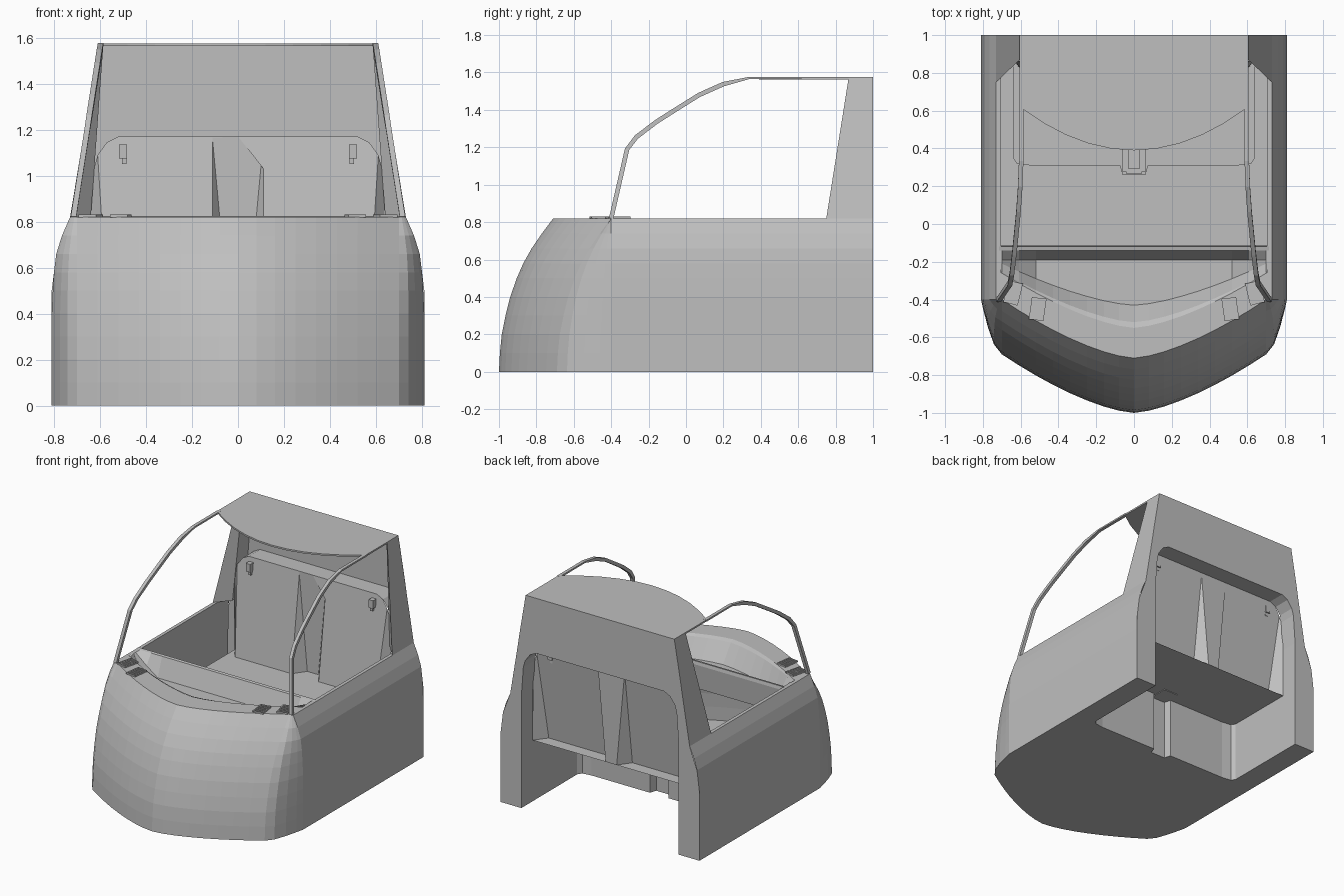
import bpy, bmesh
from math import radians
from mathutils import Vector, Matrix

old = bpy.data.objects.get("Cube")
if old:
    bpy.data.objects.remove(old, do_unlink=True)

GREY = (0.52, 0.52, 0.52, 1)
paint = bpy.data.materials.new("plain grey")
paint.use_nodes = True
paint.diffuse_color = GREY
paint.node_tree.nodes["Principled BSDF"].inputs["Base Color"].default_value = GREY


def finish(name, bm, facing=None, mirror=True, thick=0):
    """Turn a bmesh of the left half into a mirrored object."""
    bmesh.ops.remove_doubles(bm, verts=bm.verts, dist=0.0005)
    bmesh.ops.recalc_face_normals(bm, faces=bm.faces)
    if facing:
        total = sum((f.normal * f.calc_area() for f in bm.faces), Vector())
        if total.dot(Vector(facing)) < 0:
            bmesh.ops.reverse_faces(bm, faces=bm.faces)
    mesh = bpy.data.meshes.new(name)
    bm.to_mesh(mesh)
    bm.free()
    mesh.materials.append(paint)
    ob = bpy.data.objects.new(name, mesh)
    bpy.context.collection.objects.link(ob)
    if mirror:
        mod = ob.modifiers.new("Mirror", "MIRROR")
        mod.merge_threshold = 0.0005
    if thick:
        mod = ob.modifiers.new("Thickness", "SOLIDIFY")
        mod.thickness = thick
    return ob


def sheet(name, rows, facing, thick=0, closed=False):
    """Skin a grid of points, row by row."""
    bm = bmesh.new()
    grid = [[bm.verts.new(p) for p in row] for row in rows]
    for a, b in zip(grid, grid[1:]):
        count = len(a)
        for i in range(count if closed else count - 1):
            j = (i + 1) % count
            bm.faces.new((a[i], a[j], b[j], b[i]))
    if closed:
        bm.faces.new(grid[0])
        bm.faces.new(grid[-1])
    return finish(name, bm, facing, thick=thick)


def panel(name, points, facing, thick=0):
    bm = bmesh.new()
    bm.faces.new([bm.verts.new(p) for p in points])
    return finish(name, bm, facing, thick=thick)


def boxes(name, items):
    """Boxes given as (centre, size, turn about z in degrees)."""
    bm = bmesh.new()
    for centre, size, turn in items:
        mat = (Matrix.Translation(centre) @ Matrix.Rotation(radians(turn), 4, "Z")
               @ Matrix.Diagonal((*size, 1)))
        bmesh.ops.create_cube(bm, size=1, matrix=mat)
    return finish(name, bm)


SILL = 0.82
SEAT = 0.45
BACK = 0.87
ROOF = 1.575


def bow(x):
    return (x / 0.7) ** 1.5


# Outer shell: bowed nose, turned corner and straight side
levels = [(0, 0, .81), (.1, .005, .81), (.2, .015, .81), (.3, .035, .81),
          (.4, .06, .81), (.5, .095, .805), (.58, .13, .80), (.66, .175, .79),
          (.74, .23, .765), (SILL, .29, .73)]
nose_x = [0, .08, .16, .25, .34, .43, .52, .61, .7]
rows = []
for z, back, side in levels:
    row = [(x, -1 + .31 * bow(x) + back, z) for x in nose_x]
    cy = row[-1][1]
    for t in (.3, .6, .85):
        row.append((.7 + (side - .7) * t ** .8, cy + (-.4 - cy) * t ** 1.4, z))
    row += [(side, -.4, z), (side, 1, z)]
    rows.append(row)
bottom = rows[0]
sheet("body_shell", rows, (0, -1, 0))

# Seat footprint, shared by the floor cut-out, riser and cushion
plan = [(0, .26), (.06, .26), (.075, .31), (.55, .31), (.62, .32), (.64, .35), (.64, BACK)]
panel("floor", bottom + [(.64, 1, 0)] + [(x, y, 0) for x, y in reversed(plan)], (0, 0, -1))
sheet("seat_base", [[(x, y, z) for x, y in plan] for z in (0, SEAT)], (0, -1, 0))
sheet("seat_top", [[(x, y, SEAT) for x, y in plan], [(x, BACK, SEAT) for x, y in plan]], (0, 0, 1))

# Sill and inner side walls
sheet("side_sill", [[(x, y, z) for y in (-.4, -.12, .75, .87)]
                    for x, z in ((.73, SILL), (.705, SILL))], (0, 0, 1))
sheet("inner_wall", [[(x, y, z) for y in (-.12, .9)]
                     for x, z in ((.705, SILL), (.72, 0))], (-1, 0, 0))

# Rear wall around the arch, and the arch lining
outer = [(.81, 0), (.81, .5), (.79, .66), (.73, SILL), (.70, 1), (.675, 1.15),
         (.655, 1.28), (.605, ROOF), (0, ROOF)]
arch = [(.64, 0), (.64, .5), (.64, .66), (.64, SILL), (.635, 1), (.61, 1.09),
        (.57, 1.145), (.52, 1.17), (0, 1.17)]
sheet("rear_wall", [[(x, 1, z) for x, z in outer], [(x, 1, z) for x, z in arch]], (0, 1, 0))
sheet("arch_lining", [[(x, y, z) for x, z in arch] for y in (1, BACK)], (0, 0, 1))

# Two seat backs leaning out of the recess, with a flat strip between
lean = .09


def back_y(z):
    return BACK - lean * max(0, (1.15 - z) / .7)


rim = [(x, z) for x, z in arch if z > 1] + [(.11, 1.17), (.11, 1.15)]
face = [(.11, SEAT), (.57, SEAT), (.61, 1.09)] + rim[1:]
panel("seat_back", [(x, back_y(z), z) for x, z in face], (0, -1, 0))
panel("seat_back_inner_side", [(.11, back_y(SEAT), SEAT), (.045, BACK, SEAT), (.11, BACK, 1.15)], (-1, 0, 0))
panel("seat_back_outer_side", [(.57, back_y(SEAT), SEAT), (.61, back_y(1.09), 1.09),
                               (.635, BACK, 1), (.64, BACK, SEAT)], (1, 0, 0))
panel("seat_back_middle", [(0, BACK, SEAT), (.045, BACK, SEAT), (.11, BACK, 1.15),
                           (.11, BACK, 1.17), (0, BACK, 1.17)], (0, -1, 0))

# Small fittings: coat hooks and the console between the seats
boxes("coat_hook", [((.5, .85, 1.105), (.035, .04, .06), 0),
                    ((.495, .85, 1.065), (.02, .02, .03), 0)])
boxes("console", [((.045, .34, .465), (.03, .13, .04), 0),
                  ((.015, .34, .455), (.03, .13, .02), 0),
                  ((.02, .28, .47), (.04, .03, .03), 0)])

# Rear pillars
sheet("rear_pillar", [
    [(.73, .75, SILL), (.73, 1, SILL), (.64, 1, SILL), (.64, .85, SILL)],
    [(.605, .87, ROOF), (.605, 1, ROOF), (.585, 1, ROOF), (.585, .89, ROOF)]],
    None, closed=True)

# Roof with a curved front edge
edge = [(x, .39 + .23 * (x / .605) ** 2, ROOF) for x in (0, .12, .24, .36, .48, .605)]
panel("roof", edge + [(.605, 1, ROOF), (0, 1, ROOF)], (0, 0, 1), thick=.012)

# Front pillars: a square bar swept up and back to the roof
path = [(-.40, SILL), (-.315, 1.19), (-.265, 1.255), (-.16, 1.335), (-.05, 1.405),
        (.07, 1.48), (.2, 1.538), (.335, 1.57), (.63, 1.57)]
rows = []
for i, (y, z) in enumerate(path):
    y0, z0 = path[max(i - 1, 0)]
    y1, z1 = path[min(i + 1, len(path) - 1)]
    along = Vector((0, y1 - y0, z1 - z0)).normalized()
    across = Vector((0, -along.z, along.y)) * (.006 if i > 6 else .012)
    centre = Vector((.715 - (z - SILL) * .157, y, z))
    wide = Vector((.012, 0, 0))
    rows.append([centre + across + wide, centre + across - wide,
                 centre - across - wide, centre - across + wide])
sheet("front_pillar", rows, None, closed=True)

# Dashboard: deck, sunken tray and rear bar
rows = []
for x in nose_x + [.715]:
    b = min(bow(x), 1)
    drop = SILL - .14 * min(1, max(0, .7 - x) * 6)
    rows.append([(x, -.71 + .31 * b, SILL), (x, -.55 + .29 * b, SILL),
                 (x, -.52 + .265 * b, SILL - .012), (x, -.43 + .22 * b, drop),
                 (x, -.19, drop), (x, -.14, SILL), (x, -.12, SILL + .004),
                 (x, -.115, SILL - .02), (x, -.13, SILL - .2)])
sheet("dashboard", rows, (0, 0, 1))

# Dashboard vents: a frame with slats
for name, cx, cy, turn in (("inner_vent", .51, -.45, 8), ("outer_vent", .64, -.365, 14)):
    spin = Matrix.Rotation(radians(turn), 4, "Z")
    items = [((cx, cy, SILL + .002), (.07, .11, .006), turn)]
    for sx in (-.035, .035):
        items.append((Vector((cx, cy, SILL + .005)) + spin @ Vector((sx, 0, 0)), (.008, .12, .012), turn))
    for k in range(6):
        items.append((Vector((cx, cy, SILL + .005)) + spin @ Vector((0, -.055 + .022 * k, 0)),
                      (.07, .008, .012), turn))
    boxes(name, items)
